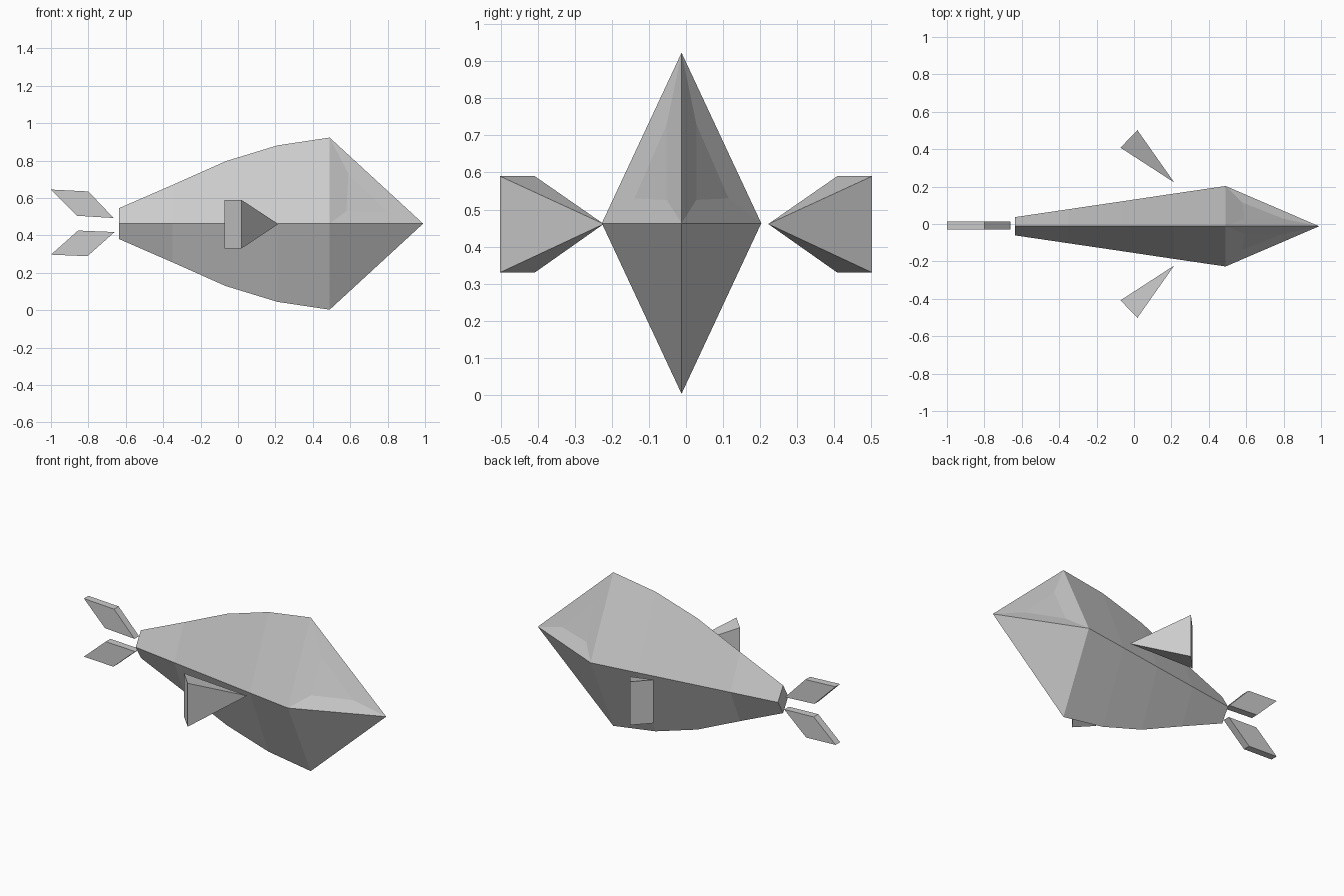
import bpy

if "Cube" in bpy.data.objects:
    bpy.data.objects.remove(bpy.data.objects["Cube"])

CY, CZ = -0.012, 0.463   # body axis

grey = bpy.data.materials.new("light_grey")
grey.diffuse_color = (0.6, 0.6, 0.6, 1)
grey.use_nodes = True
grey.node_tree.nodes["Principled BSDF"].inputs["Base Color"].default_value = grey.diffuse_color


def make(name, verts, faces):
    """Flat-shaded mesh object with outward normals."""
    import bmesh
    me = bpy.data.meshes.new(name)
    me.from_pydata(verts, [], faces)
    bm = bmesh.new()
    bm.from_mesh(me)
    bmesh.ops.recalc_face_normals(bm, faces=bm.faces)
    bm.to_mesh(me)
    bm.free()
    me.materials.append(grey)
    ob = bpy.data.objects.new(name, me)
    bpy.context.collection.objects.link(ob)
    return ob


# Body: diamond rings lofted along x (x, half width, half height)
sections = [(-0.635, 0.049, 0.083), (-0.35, 0.091, 0.207), (-0.065, 0.133, 0.334),
            (0.21, 0.174, 0.418), (0.49, 0.215, 0.46)]
verts, faces = [], [(0, 1, 2, 3)]
for x, w, h in sections:
    verts += [(x, CY, CZ + h), (x, CY - w, CZ), (x, CY, CZ - h), (x, CY + w, CZ)]
for s in range(len(sections) - 1):
    for k in range(4):
        a, b = 4 * s + k, 4 * s + (k + 1) % 4
        faces.append((a, b, b + 4, a + 4))

# Head: pointed snout, plain underside, sunken cheek on each upper side
top, right, bottom, left = range(len(verts) - 4, len(verts))
tip = len(verts)
verts.append((0.99, CY, CZ))
faces += [(right, bottom, tip), (bottom, left, tip)]
for side, corner in ((-1, right), (1, left)):
    n = len(verts)
    verts += [(0.59, CY + side * 0.04, 0.73),
              (0.58, CY + side * 0.127, 0.53),
              (0.80, CY + side * 0.04, 0.526)]
    outer, inner = (top, corner, tip), (n, n + 1, n + 2)
    faces.append(inner)
    for i in range(3):
        j = (i + 1) % 3
        faces.append((outer[i], outer[j], inner[j], inner[i]))
make("body", verts, faces)

# Side fins: four-sided pyramids pointing at the body
for side, name in ((-1, "right_fin"), (1, "left_fin")):
    make(name,
         [(0.215, side * 0.222, CZ - 0.002),
          (-0.072, side * 0.408, 0.59), (0.018, side * 0.502, 0.59),
          (0.018, side * 0.502, 0.33), (-0.072, side * 0.408, 0.33)],
         [(1, 2, 3, 4), (0, 1, 2), (0, 2, 3), (0, 3, 4), (0, 4, 1)])

# Tail fins: slanted plates
tails = {"upper_tail_fin": [(-1, 0.645), (-0.80, 0.635), (-0.665, 0.493), (-0.86, 0.505)],
         "lower_tail_fin": [(-1, 0.297), (-0.805, 0.289), (-0.66, 0.418), (-0.855, 0.426)]}
for name, outline in tails.items():
    pts = [(x, y, z) for y in (-0.03, 0.013) for x, z in outline]
    make(name, pts, [(0, 1, 2, 3), (4, 5, 6, 7)] +
         [(i, (i + 1) % 4, (i + 1) % 4 + 4, i + 4) for i in range(4)])
